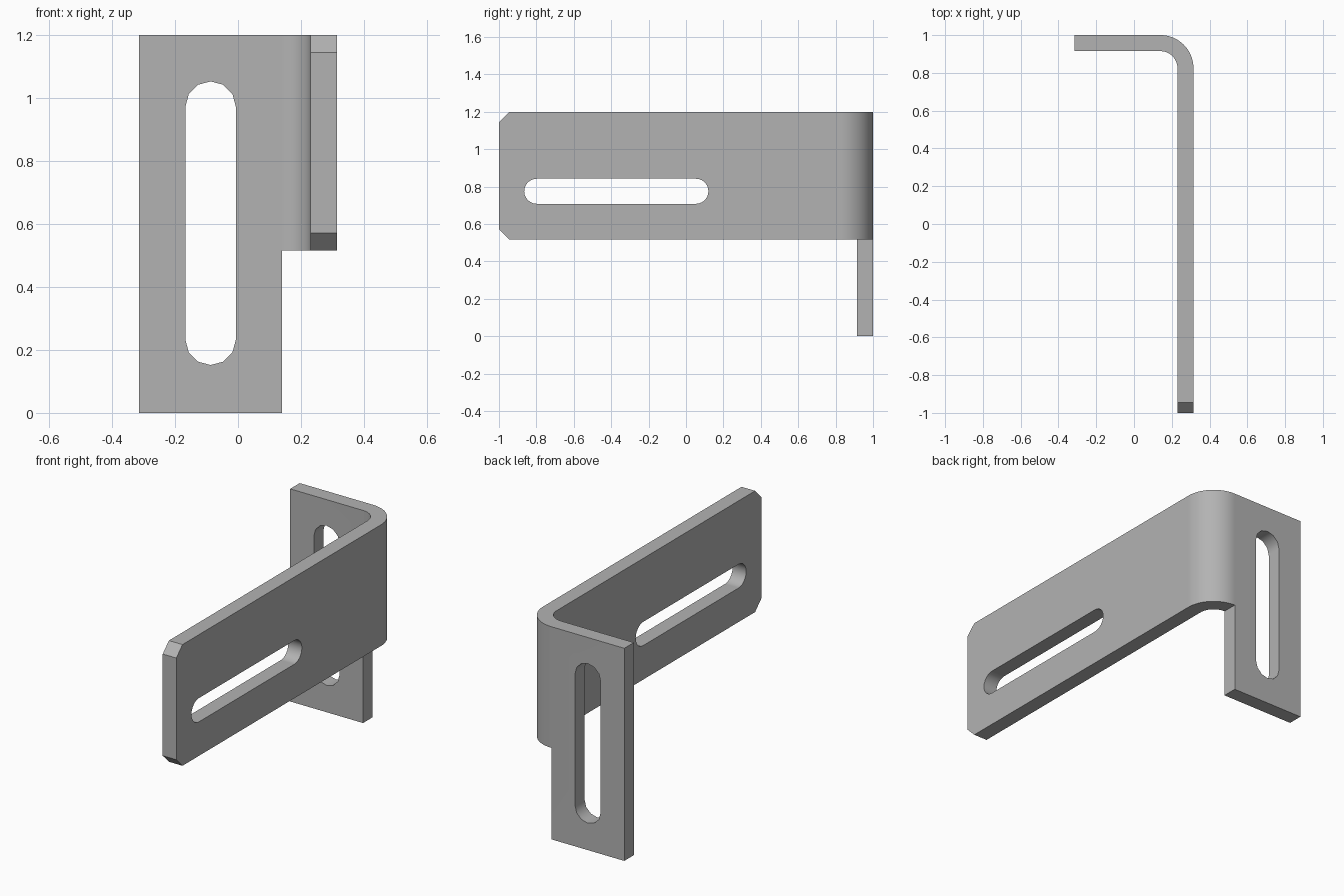
import bpy
import bmesh
from math import sin, cos, pi, radians
from mathutils import Vector

cube = bpy.data.objects.get("Cube")
if cube:
    bpy.data.objects.remove(cube, do_unlink=True)

steel = bpy.data.materials.new("grey steel")
steel.use_nodes = True
grey = (0.45, 0.45, 0.45, 1)
steel.diffuse_color = grey
steel.node_tree.nodes["Principled BSDF"].inputs["Base Color"].default_value = grey

THICK, HEIGHT, ARM_BOTTOM = 0.085, 1.2, 0.516
LEFT, RIGHT, FRONT, BACK = -0.315, 0.315, -1.0, 1.0
R_OUT = 0.175
R_IN = R_OUT - THICK
BEND = (RIGHT - R_OUT, BACK - R_OUT)


def arc(centre, r, start, end, steps):
    angles = [start + (end - start) * i / steps for i in range(steps + 1)]
    return [(centre[0] + r * cos(a), centre[1] + r * sin(a)) for a in angles]


def prism(name, outline, axis, low, high):
    """Extrude a 2D outline along the named axis."""
    place = {"X": lambda u, v: (low, u, v),
             "Y": lambda u, v: (u, low, v),
             "Z": lambda u, v: (u, v, low)}[axis]
    bm = bmesh.new()
    face = bm.faces.new([bm.verts.new(place(u, v)) for u, v in outline])
    new = bmesh.ops.extrude_face_region(bm, geom=[face])["geom"]
    shift = Vector([high - low if a == axis else 0 for a in "XYZ"])
    bmesh.ops.translate(bm, vec=shift,
                        verts=[g for g in new if isinstance(g, bmesh.types.BMVert)])
    bmesh.ops.recalc_face_normals(bm, faces=bm.faces)
    mesh = bpy.data.meshes.new(name)
    bm.to_mesh(mesh)
    bm.free()
    obj = bpy.data.objects.new(name, mesh)
    bpy.context.collection.objects.link(obj)
    mesh.materials.append(steel)
    return obj


def slot(first, last, r, steps, turn):
    """Round-ended outline between two centres."""
    return (arc(last, r, turn - pi / 2, turn + pi / 2, steps)
            + arc(first, r, turn + pi / 2, turn + 3 * pi / 2, steps))


# Bent strip
outline = [(LEFT, BACK), (LEFT, BACK - THICK)]
outline += arc(BEND, R_IN, pi / 2, 0, 16)
outline += [(RIGHT - THICK, FRONT), (RIGHT, FRONT)]
outline += arc(BEND, R_OUT, 0, pi / 2, 16)
bracket = prism("angle_bracket", outline, "Z", 0, HEIGHT)

# Space under the arm, the two slots and the clipped arm corners
cutters = [
    prism("arm_clearance", [(BEND[0], -2), (1, -2), (1, 2), (BEND[0], 2)],
          "Z", -1, ARM_BOTTOM),
    prism("plate_slot", slot((-0.087, 0.232), (-0.087, 0.973), 0.08, 6, pi / 2),
          "Y", 0.8, 1.2),
    prism("arm_slot", slot((-0.798, 0.775), (0.053, 0.775), 0.067, 12, 0),
          "X", 0.1, 0.5),
]
CLIP = 0.055
for name, z, way in (("top_clip", HEIGHT, 1), ("bottom_clip", ARM_BOTTOM, -1)):
    tip = [(FRONT - CLIP, z - 2 * CLIP * way), (FRONT + 2 * CLIP, z + CLIP * way),
           (FRONT - CLIP, z + CLIP * way)]
    cutters.append(prism(name, tip, "X", 0.1, 0.5))

bpy.ops.object.select_all(action="DESELECT")
bracket.select_set(True)
bpy.context.view_layer.objects.active = bracket
for cutter in cutters:
    cutter.hide_render = True
    mod = bracket.modifiers.new(cutter.name, "BOOLEAN")
    mod.operation = "DIFFERENCE"
    mod.solver = "EXACT"
    mod.object = cutter
    bpy.ops.object.modifier_apply(modifier=mod.name)
    bpy.data.objects.remove(cutter, do_unlink=True)

# Smooth bend and slot ends, crisp flat faces
bpy.ops.object.shade_smooth_by_angle(angle=radians(35))
weighted = bracket.modifiers.new("flat_face_normals", "WEIGHTED_NORMAL")
weighted.keep_sharp = True
